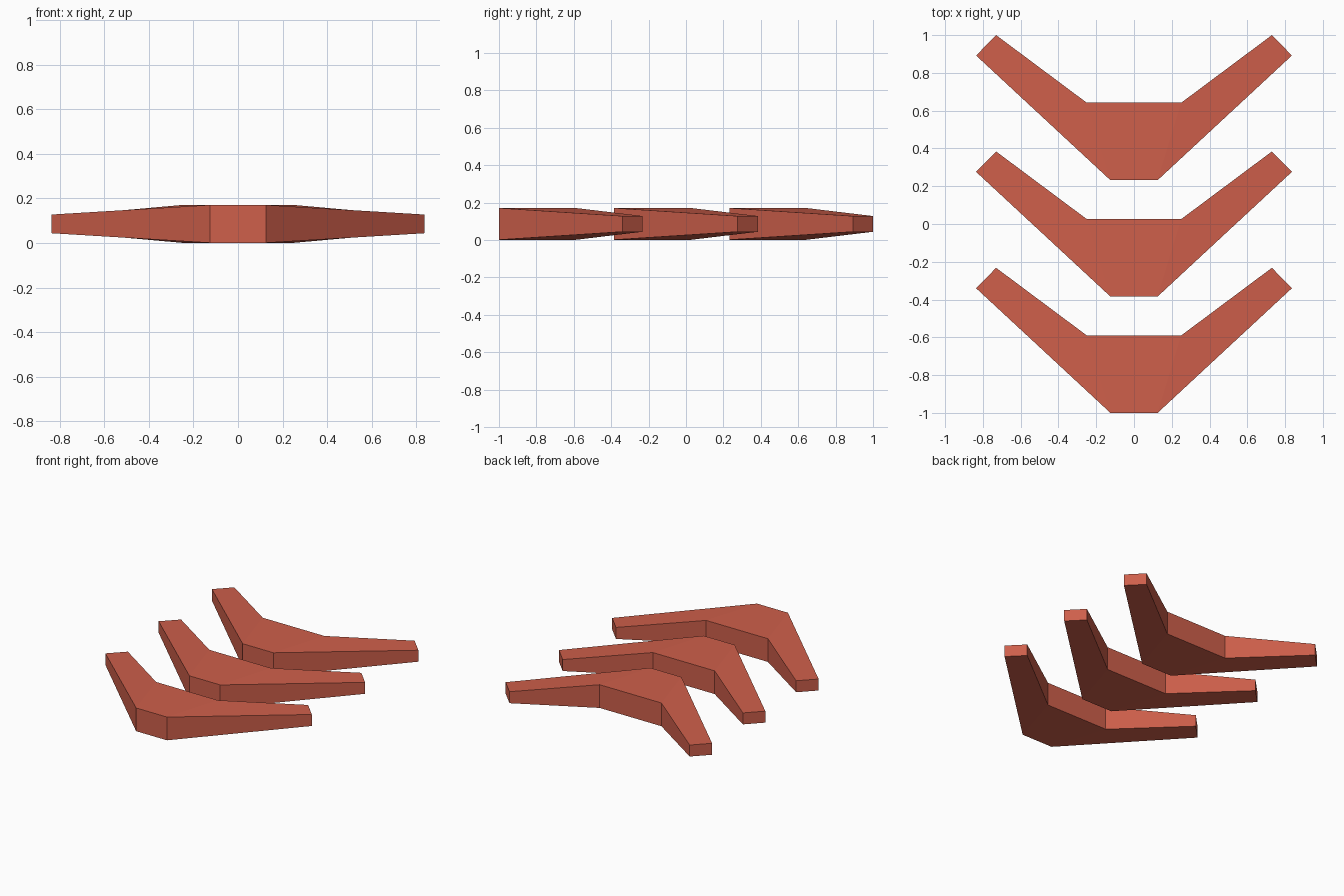
import bpy
import bmesh

if "Cube" in bpy.data.objects:
    bpy.data.objects.remove(bpy.data.objects["Cube"])

red = bpy.data.materials.new("brick red")
red.diffuse_color = (0.62, 0.115, 0.07, 1)
red.use_nodes = True
red.node_tree.nodes["Principled BSDF"].inputs["Base Color"].default_value = red.diffuse_color

# Right half outline as (x, y from the nose, half thickness)
HALF = [(0.125, 0.0, 0.085), (0.836, 0.66, 0.042),
        (0.73, 0.768, 0.042), (0.25, 0.41, 0.085)]
MID_Z = 0.086
STEP = 0.616


def chevron_mesh():
    bm = bmesh.new()

    def ring(side, sign):
        return [bm.verts.new((side * x, y - 1, MID_Z + sign * t)) for x, y, t in HALF]

    rings = {(s, k): ring(s, k) for s in (1, -1) for k in (1, -1)}
    # Tapered arms: top, bottom and three outer walls on each side
    for s in (1, -1):
        top, low = rings[s, 1], rings[s, -1]
        bm.faces.new(top)
        bm.faces.new(low)
        for i in range(3):
            bm.faces.new((low[i], low[i + 1], top[i + 1], top[i]))
    # Central block: top and bottom, then nose and notch walls
    for k in (1, -1):
        r, l = rings[1, k], rings[-1, k]
        bm.faces.new((l[0], r[0], r[3], l[3]))
    for i in (0, 3):
        bm.faces.new((rings[-1, -1][i], rings[1, -1][i], rings[1, 1][i], rings[-1, 1][i]))
    bmesh.ops.recalc_face_normals(bm, faces=bm.faces)
    mesh = bpy.data.meshes.new("chevron")
    bm.to_mesh(mesh)
    bm.free()
    mesh.materials.append(red)
    return mesh


# Three identical chevrons in a row
mesh = chevron_mesh()
for i, name in enumerate(("front_chevron", "middle_chevron", "back_chevron")):
    obj = bpy.data.objects.new(name, mesh)
    obj.location.y = i * STEP
    bpy.context.collection.objects.link(obj)
